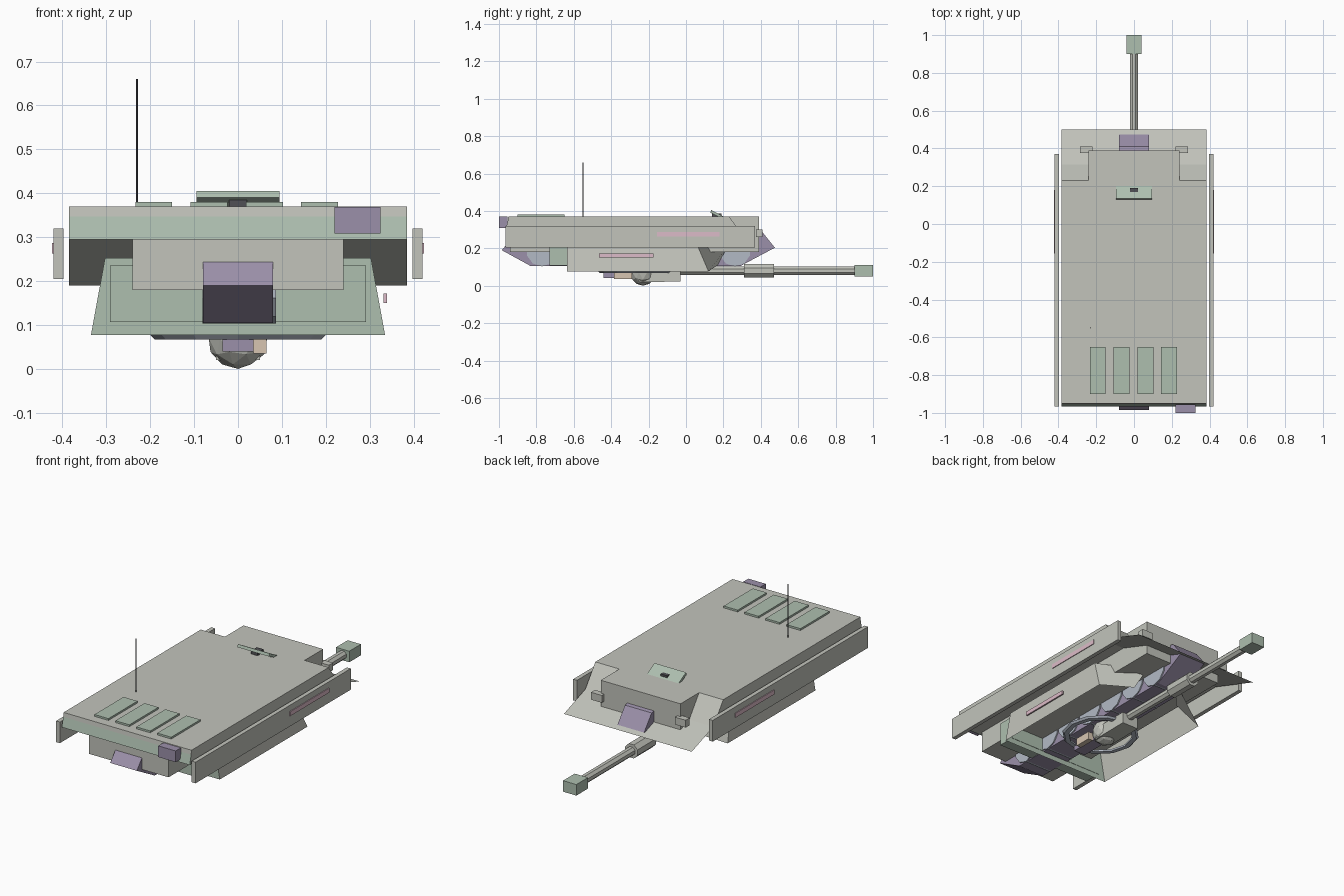
import bpy, bmesh, math
from mathutils import Matrix

if "Cube" in bpy.data.objects:
    bpy.data.objects.remove(bpy.data.objects["Cube"])

COLORS = {
    "steel": (.54, .55, .50), "green": (.42, .52, .43), "purple": (.33, .28, .40),
    "blue": (.45, .49, .56), "pink": (.72, .50, .58), "tan": (.68, .56, .44),
    "dark": (.08, .08, .09),
}
MATS = {}
for key, rgb in COLORS.items():
    MATS[key] = bpy.data.materials.new(key)
    MATS[key].diffuse_color = (*rgb, 1)


def add(name, bm, mat):
    me = bpy.data.meshes.new(name)
    bmesh.ops.recalc_face_normals(bm, faces=bm.faces)
    bm.to_mesh(me)
    bm.free()
    me.materials.append(MATS[mat])
    ob = bpy.data.objects.new(name, me)
    bpy.context.collection.objects.link(ob)
    return ob


def box(name, x, y, z, mat="steel"):
    bm = bmesh.new()
    bmesh.ops.create_cube(bm, size=1)
    for v in bm.verts:
        v.co = [r[0] if c < 0 else r[1] for r, c in zip((x, y, z), v.co)]
    return add(name, bm, mat)


def prism(name, profile, x0, x1, mat="steel"):
    """Extrude a (y, z) profile along x."""
    bm = bmesh.new()
    f = bm.faces.new([bm.verts.new((x0, y, z)) for y, z in profile])
    ext = bmesh.ops.extrude_face_region(bm, geom=[f])["geom"]
    verts = [g for g in ext if isinstance(g, bmesh.types.BMVert)]
    bmesh.ops.translate(bm, verts=verts, vec=(x1 - x0, 0, 0))
    return add(name, bm, mat)


def cyl(name, centre, r, length, axis, sides, mat="steel"):
    bm = bmesh.new()
    rot = {"X": Matrix.Rotation(math.pi / 2, 4, "Y"),
           "Y": Matrix.Rotation(math.pi / 2, 4, "X"), "Z": Matrix()}[axis]
    spin = Matrix.Rotation(math.pi / sides, 4, "Z")
    bmesh.ops.create_cone(bm, cap_ends=True, segments=sides, radius1=r, radius2=r,
                          depth=length, matrix=Matrix.Translation(centre) @ rot @ spin)
    return add(name, bm, mat)


def sheet(name, pts, mat="steel"):
    bm = bmesh.new()
    bm.faces.new([bm.verts.new(p) for p in pts])
    return add(name, bm, mat)


# Hull: wide deck with sloped shoulders, narrow belly, thin nose plate
prism("upper_hull", [(-.95, .37), (.23, .37), (.315, .255), (.20, .295), (-.96, .295)], -.385, .385)
box("lower_hull", (-.24, .24), (-.94, .39), (.18, .37))
sheet("nose_plate", [(-.385, .2, .295), (.385, .2, .295), (.385, .5, .19), (-.385, .5, .19)])
prism("rear_plate", [(-.945, .369), (-.948, .369), (-.965, .295), (-.955, .295)], -.385, .385, "green")
box("stowage_box", (.22, .325), (-1, -.955), (.308, .369), "purple")

# Engine deck grilles
for i in range(4):
    cx = -.192 + i * .126
    box("deck_grille", (cx - .042, cx + .042), (-.90, -.65), (.365, .38), "green")

# Raised vision flap and its mount
prism("vision_flap", [(.135, .405), (.215, .362), (.21, .35), (.13, .39)], -.095, .095, "green")
box("flap_mount", (-.02, .02), (.14, .19), (.365, .387), "dark")

# Aerial
cyl("antenna", (-.23, -.55, .515), .0025, .29, "Z", 6, "dark")

# Mirrored side parts
for s in (-1, 1):
    def sx(a, b):
        return tuple(sorted((s * a, s * b)))
    box("side_skirt", sx(.397, .42), (-.965, .37), (.205, .32))
    box("skirt_stripe", sx(.418, .424), (-.155, .18), (.263, .287), "pink")
    box("headlight", sx(.22, .285), (.375, .41), (.26, .30))
    # Turret side wall and angled front cheek
    sheet("turret_side", [(s * .335, -.635, .077), (s * .335, .12, .077),
                          (s * .303, .045, .252), (s * .303, -.635, .252)])
    sheet("turret_cheek", [(s * .335, .12, .077), (s * .14, .17, .11),
                           (s * .10, .22, .205), (s * .303, .045, .252)])

# Turret rear plate, rear bin and side stripe
sheet("turret_rear", [(-.335, -.635, .077), (.335, -.635, .077),
                      (.303, -.635, .252), (-.303, -.635, .252)], "green")
box("turret_bin", (-.292, .292), (-.73, -.633), (.107, .235), "green")
box("turret_stripe", (.331, .339), (-.465, -.175), (.15, .172), "pink")

# Track and road wheels
prism("track", [(.36, .295), (.41, .285), (.475, .203), (.29, .105), (-.83, .105),
                (-.985, .19), (-.93, .255)], -.08, .08, "purple")
for i in range(7):
    cyl("road_wheel", (.003, -.77 + i * .172, .187), .084, .168, "X", 10, "blue")

# Turret ring
bm = bmesh.new()
rims = [[bm.verts.new((r * math.cos(a), -.27 + r * math.sin(a), z))
         for a in (k * math.tau / 12 for k in range(12))]
        for r, z in ((.2, .077), (.19, .067), (.165, .067), (.165, .077))]
for j in range(4):
    a, b = rims[j], rims[(j + 1) % 4]
    for k in range(12):
        bm.faces.new((a[k], a[(k + 1) % 12], b[(k + 1) % 12], b[k]))
add("turret_ring", bm, "blue")

# Gun mantlet: faceted ball with a tapered collar
bm = bmesh.new()
bmesh.ops.create_icosphere(bm, subdivisions=2, radius=.07,
                           matrix=Matrix.Translation((0, -.23, .07)))
add("mantlet_ball", bm, "steel")
prism("mantlet_collar", [(-.25, .02), (-.03, .022), (-.03, .085), (-.25, .085)], -.05, .05)

# Sights beside the gun
box("sight_block", (-.035, .035), (-.44, -.29), (.04, .078), "purple")
box("sight_lamp", (.035, .065), (-.385, -.29), (.035, .078), "tan")

# Gun barrel, sleeve and muzzle block
cyl("gun_barrel", (0, .44, .08), .024, .96, "Y", 8)
cyl("barrel_sleeve", (0, .39, .08), .04, .16, "Y", 8)
box("muzzle_block", (-.04, .04), (.90, 1), (.05, .11), "green")

for m in bpy.data.materials:
    if m.users and not m.is_grease_pencil:
        m.use_nodes = True
        m.node_tree.nodes["Principled BSDF"].inputs["Base Color"].default_value = m.diffuse_color
